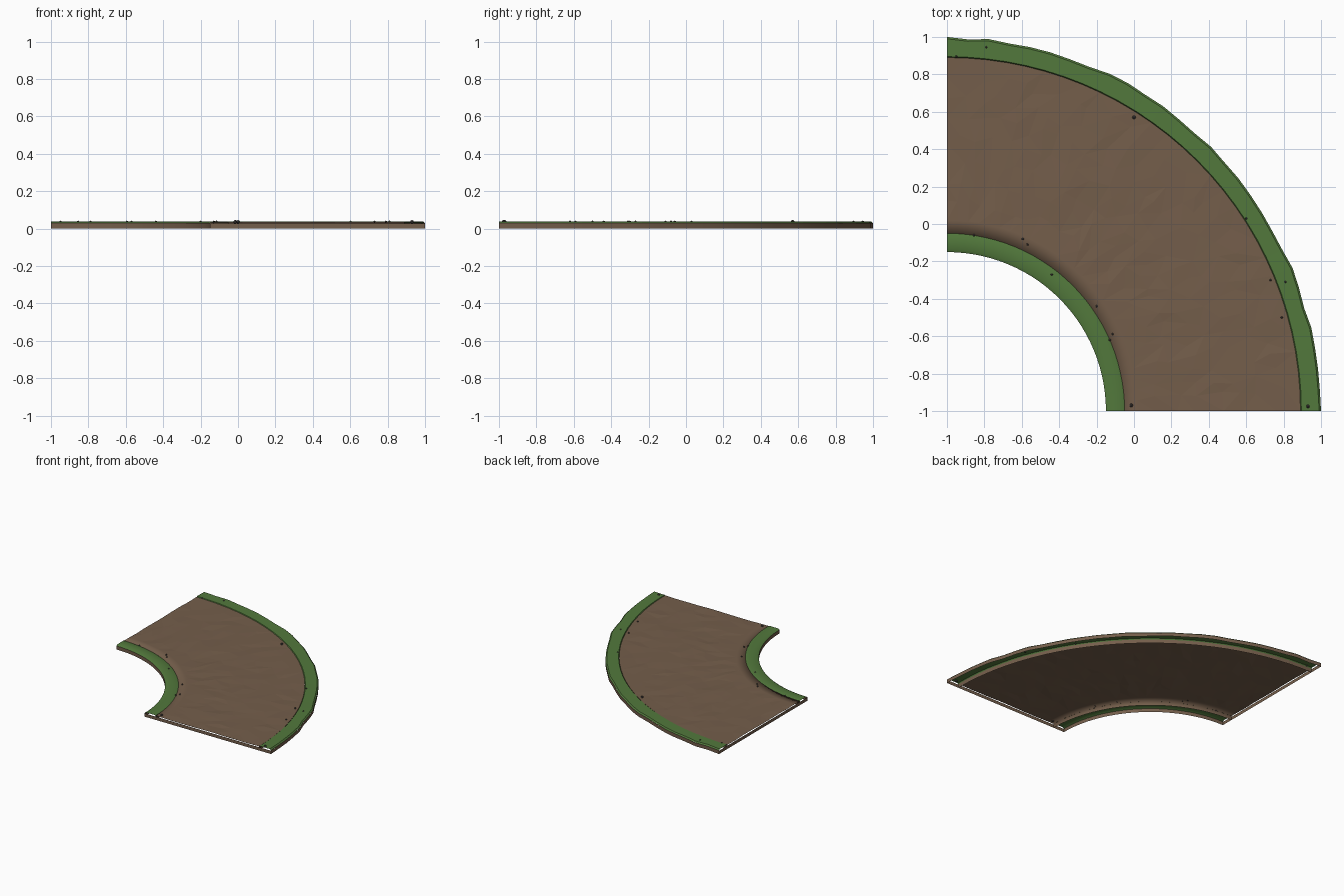
import bpy, bmesh, math, random

if "Cube" in bpy.data.objects:
    bpy.data.objects.remove(bpy.data.objects["Cube"])

random.seed(4)
CX, CY = -1.0, -1.0   # centre of the bend
SEG = 28              # steps around the quarter turn


def material(name, rgb):
    m = bpy.data.materials.new(name)
    m.diffuse_color = (*rgb, 1)
    m.use_nodes = True
    m.node_tree.nodes["Principled BSDF"].inputs["Base Color"].default_value = m.diffuse_color
    return m


DIRT = material("dirt", (0.175, 0.112, 0.07))
GRASS = material("grass", (0.085, 0.19, 0.045))
STONE = material("stone", (0.07, 0.06, 0.055))


def finish(bm, name, mat):
    me = bpy.data.meshes.new(name)
    bm.to_mesh(me)
    bm.free()
    me.materials.append(mat)
    ob = bpy.data.objects.new(name, me)
    bpy.context.collection.objects.link(ob)
    return ob


def sweep(name, profile, mat, wobble=None, smooth=lambda j: True, tri=False):
    """Sweep an open (radius, height) profile through the quarter turn."""
    bm = bmesh.new()
    rows = []
    for i in range(SEG + 1):
        a = math.pi / 2 * i / SEG
        row = []
        for j, (r, z) in enumerate(profile):
            dr, da, dz = wobble(i, j) if wobble else (0, 0, 0)
            row.append(bm.verts.new((CX + (r + dr) * math.cos(a + da),
                                     CY + (r + dr) * math.sin(a + da), z + dz)))
        rows.append(row)
    for i in range(SEG):
        for j in range(len(profile) - 1):
            p, q = rows[i], rows[i + 1]
            f = bm.faces.new((p[j], p[j + 1], q[j + 1], q[j]))
            f.smooth = smooth(j)
    if tri:
        bmesh.ops.triangulate(bm, faces=[f for f in bm.faces if not f.smooth])
    return finish(bm, name, mat)


# bumpy dirt track with a skirt on each curved side
radii = [0.95, 1.02] + [1.02 + 0.87 * k / 8 for k in range(1, 9)]
track = [(0.95, 0.0)] + [(r, 0.034) for r in radii] + [(1.888, 0.0)]
last = len(track) - 1


def bumps(i, j):
    if j < 3 or j > last - 2:
        return 0, 0, 0
    end = i in (0, SEG)
    return (random.uniform(-.03, .03), 0 if end else random.uniform(-.018, .018),
            random.uniform(-.003, .002))


sweep("dirt_track", track, DIRT, bumps, lambda j: j < 2, True)

# grass verges, the outer one with a slightly uneven rim
rim = [0 if i in (0, SEG) else random.uniform(-.013, .003) for i in range(SEG + 1)]
sweep("outer_grass_verge", [(1.89, 0.030), (1.895, 0.038), (1.99, 0.038), (2.0, 0.029)],
      GRASS, lambda i, j: (rim[i] if j > 1 else 0, 0, random.uniform(-.001, .001)),
      lambda j: False)
sweep("inner_grass_verge", [(0.85, 0.029), (0.865, 0.037), (0.94, 0.038), (0.952, 0.032)], GRASS)

# earth banks beneath the verges
sweep("outer_bank", [(2.0, 0.029), (2.0, 0.0)], DIRT, lambda i, j: (rim[i], 0, 0))
sweep("inner_bank", [(0.85, 0.0), (0.85, 0.029)], DIRT)

# thin end walls, leaving a narrow slit below the track
for name, turned in (("front_end_wall", False), ("left_end_wall", True)):
    bm = bmesh.new()
    vs = []
    for r, z in ((0.85, 0), (2.0, 0), (2.0, 0.027), (0.85, 0.027)):
        vs.append(bm.verts.new((CX, CY + r, z) if turned else (CX + r, CY, z)))
    bm.faces.new(vs[::-1] if turned else vs)
    finish(bm, name, DIRT)

# pebbles scattered along the verges
spots = [(-.79, .945), (-.95, .895), (0, .57), (.6, .03), (.73, -.3), (.81, -.31),
         (.79, -.5), (.93, -.975), (-.015, -.97), (-.115, -.59), (-.13, -.62),
         (-.2, -.44), (-.44, -.27), (-.57, -.11), (-.595, -.08), (-.855, -.06)]
big = {(0, .57), (.93, -.975), (-.015, -.97)}
for n, (x, y) in enumerate(spots):
    bm = bmesh.new()
    rad = .011 if (x, y) in big else .007
    bmesh.ops.create_icosphere(bm, subdivisions=1, radius=rad)
    for v in bm.verts:
        v.co.x += x
        v.co.y += y
        v.co.z += 0.036
    finish(bm, f"pebble_{n + 1}", STONE)
